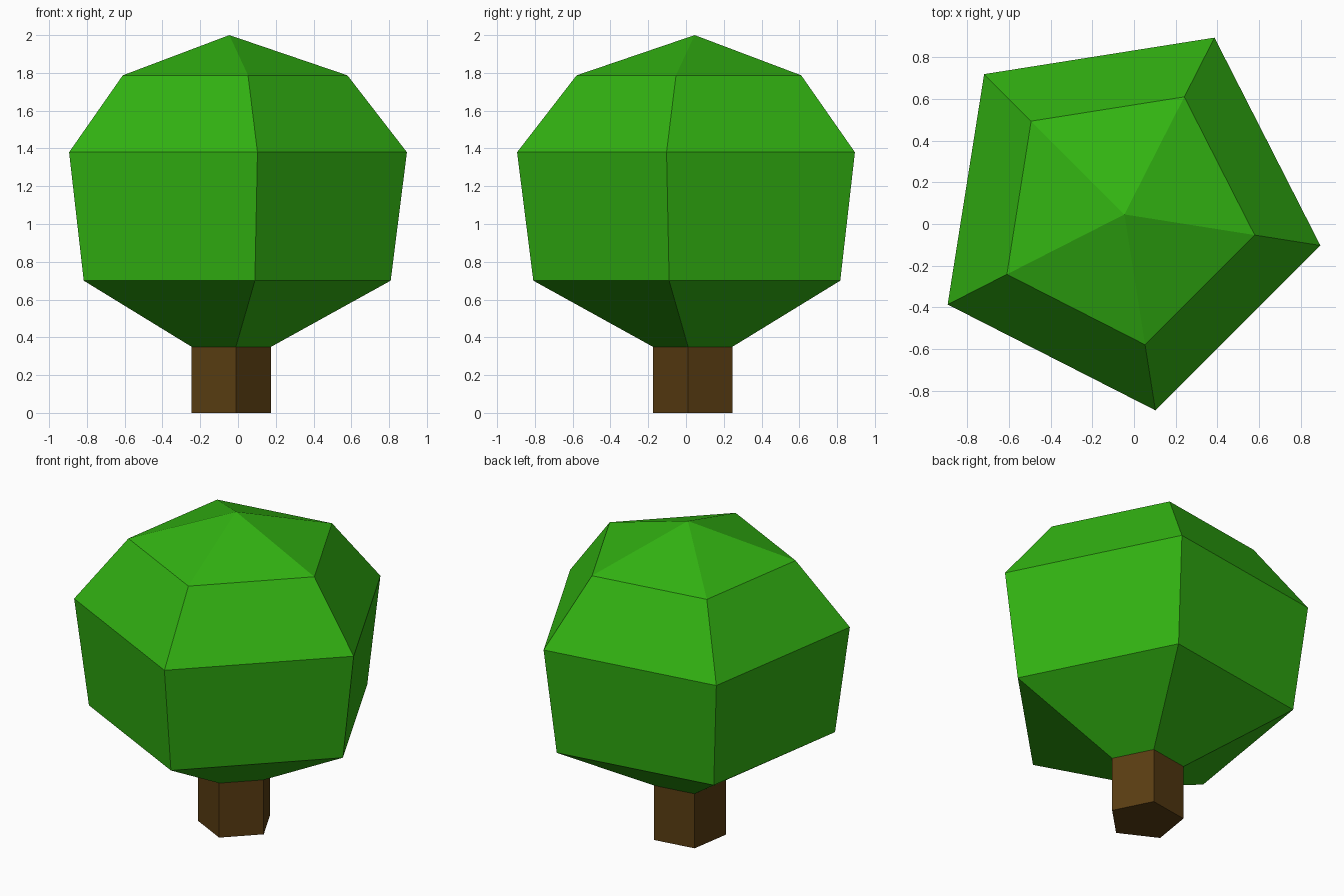
import bpy, bmesh, math

if "Cube" in bpy.data.objects:
    bpy.data.objects.remove(bpy.data.objects["Cube"])

SIDES = 5
CENTER = (-0.046, 0.046)
PHASE = math.radians(63)


def material(name, color):
    mat = bpy.data.materials.new(name)
    mat.diffuse_color = (*color, 1.0)
    mat.use_nodes = True
    mat.node_tree.nodes["Principled BSDF"].inputs["Base Color"].default_value = mat.diffuse_color
    return mat


def lathe(name, profile, mat):
    """Stack five-sided rings of (radius, z); a radius of 0 makes a point."""
    bm = bmesh.new()
    rings = []
    for r, z in profile:
        n = SIDES if r > 0 else 1
        rings.append([bm.verts.new((
            CENTER[0] + r * math.cos(PHASE + i * math.tau / SIDES),
            CENTER[1] + r * math.sin(PHASE + i * math.tau / SIDES), z))
            for i in range(n)])
    for low, high in zip(rings, rings[1:]):
        for i in range(SIDES):
            j = (i + 1) % SIDES
            if len(high) == 1:
                bm.faces.new((low[i], low[j], high[0]))
            else:
                bm.faces.new((low[i], low[j], high[j], high[i]))
    # Close the flat ends
    bm.faces.new(rings[0][::-1])
    if len(rings[-1]) > 1:
        bm.faces.new(rings[-1])
    bmesh.ops.recalc_face_normals(bm, faces=bm.faces)
    mesh = bpy.data.meshes.new(name)
    bm.to_mesh(mesh)
    bm.free()
    mesh.materials.append(mat)
    obj = bpy.data.objects.new(name, mesh)
    bpy.context.collection.objects.link(obj)
    return obj


# Trunk: short pentagonal post
lathe("trunk", [(0.224, 0.0), (0.224, 0.35)],
      material("brown bark", (0.10, 0.046, 0.006)))

# Foliage: faceted crown flaring out from the trunk top
lathe("foliage", [(0.224, 0.35), (0.865, 0.70), (0.952, 1.38),
                  (0.633, 1.787), (0.0, 2.0)],
      material("leaf green", (0.032, 0.45, 0.006)))
